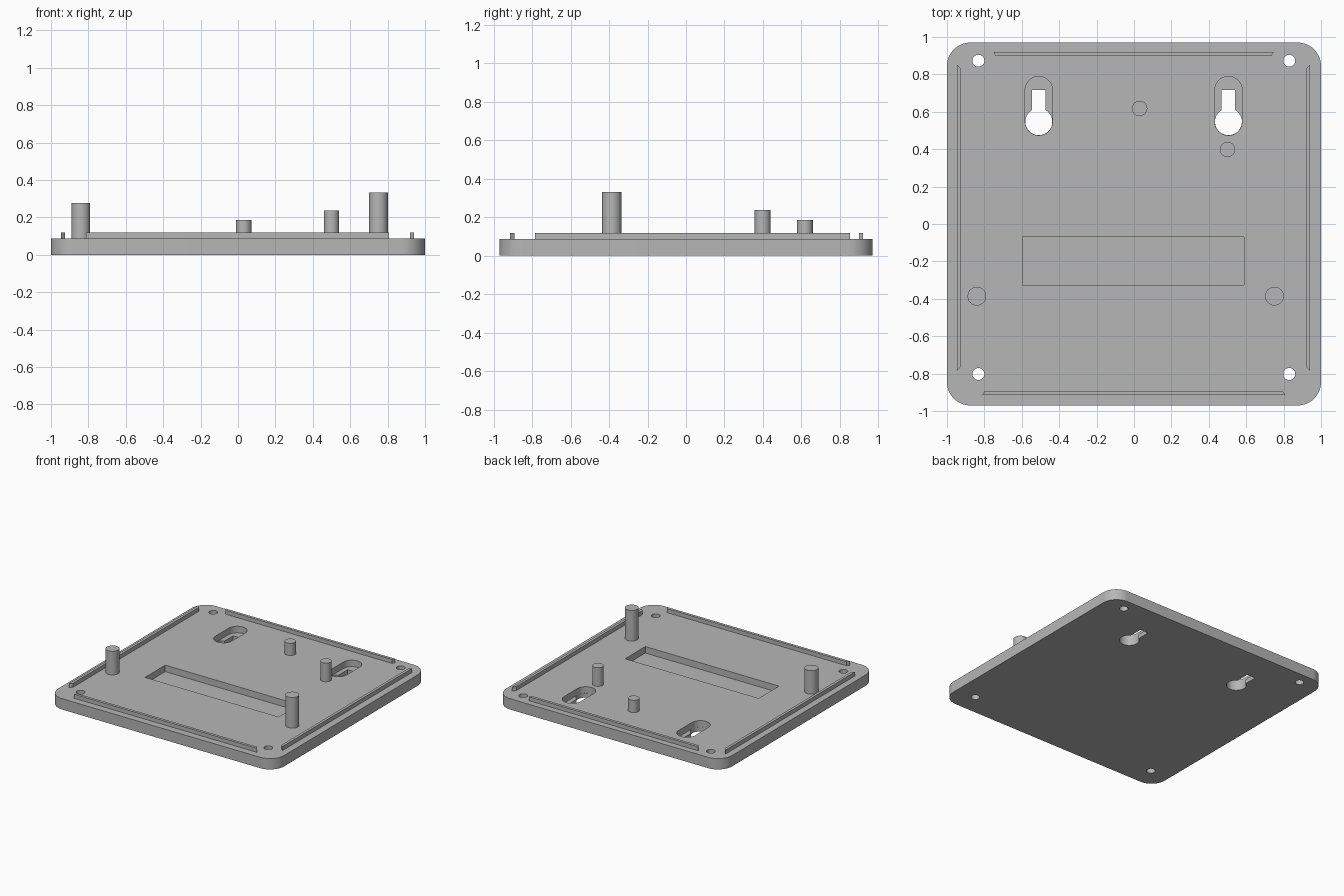
import bpy, bmesh, math

cube = bpy.data.objects.get("Cube")
if cube:
    bpy.data.objects.remove(cube, do_unlink=True)

grey = bpy.data.materials.new("plain grey")
grey.use_nodes = True
colour = (0.47, 0.47, 0.47, 1)
grey.diffuse_color = colour
grey.node_tree.nodes["Principled BSDF"].inputs["Base Color"].default_value = colour

PLATE_TOP = 0.087
RIDGE_TOP = 0.119
POCKET_FLOOR = 0.035


def arc(cx, cy, r, start, end, steps):
    """Points along an arc, angles in degrees."""
    angles = [math.radians(start + (end - start) * i / steps) for i in range(steps + 1)]
    return [(cx + r * math.cos(a), cy + r * math.sin(a)) for a in angles]


def circle(cx, cy, r):
    return arc(cx, cy, r, 0, 360, 40)[:-1]


def prism(name, outline, z0, z1):
    """Extrude a flat outline between two heights."""
    bm = bmesh.new()
    base = bm.faces.new([bm.verts.new((x, y, z0)) for x, y in outline])
    top = bmesh.ops.extrude_face_region(bm, geom=[base])["geom"]
    bmesh.ops.translate(bm, vec=(0, 0, z1 - z0),
                        verts=[v for v in top if isinstance(v, bmesh.types.BMVert)])
    bmesh.ops.recalc_face_normals(bm, faces=bm.faces)
    mesh = bpy.data.meshes.new(name)
    bm.to_mesh(mesh)
    bm.free()
    mesh.materials.append(grey)
    ob = bpy.data.objects.new(name, mesh)
    bpy.context.collection.objects.link(ob)
    return ob


def smooth(ob):
    bpy.ops.object.select_all(action="DESELECT")
    ob.select_set(True)
    bpy.context.view_layer.objects.active = ob
    bpy.ops.object.shade_smooth_by_angle(angle=math.radians(30))


def cut(target, outline, z0, z1):
    """Subtract a prism from the target and discard the cutter."""
    cutter = prism("cutter", outline, z0, z1)
    cutter.hide_render = True
    mod = target.modifiers.new("cut", "BOOLEAN")
    mod.operation = "DIFFERENCE"
    mod.solver = "EXACT"
    mod.object = cutter
    bpy.context.view_layer.objects.active = target
    bpy.ops.object.modifier_apply(modifier=mod.name)
    bpy.data.objects.remove(cutter, do_unlink=True)


# Rounded base plate
W, D, R = 1.0, 0.97, 0.125
outline = []
for sx, sy, start in ((1, 1, 0), (-1, 1, 90), (-1, -1, 180), (1, -1, 270)):
    outline += arc(sx * (W - R), sy * (D - R), R, start, start + 90, 12)
plate = prism("base_plate", outline, 0, PLATE_TOP)

# Corner screw holes
for x in (-0.832, 0.83):
    for y in (-0.802, 0.873):
        cut(plate, circle(x, y, 0.032), -0.1, 0.2)

# Keyhole hangers: through hole with a wider pocket above the slot
for x in (-0.509, 0.505):
    r, half, low, high = 0.072, 0.036, 0.547, 0.716
    a = math.degrees(math.acos(half / r))
    keyhole = arc(x, low, r, 180 - a, 360 + a, 36) + [(x + half, high), (x - half, high)]
    cut(plate, keyhole, -0.1, 0.2)
    pocket = arc(x, high, r + 0.001, 0, 180, 20) + arc(x, low, r + 0.001, 180, 360, 20)
    cut(plate, pocket, POCKET_FLOOR, 0.2)

# Shallow label recess
cut(plate, [(-0.595, -0.325), (0.588, -0.325), (0.588, -0.07), (-0.595, -0.07)],
    POCKET_FLOOR, 0.2)
smooth(plate)

# Locating ridges with angled ends
prism("back_ridge", [(-0.752, 0.92), (-0.74, 0.898), (0.735, 0.898), (0.747, 0.92)],
      PLATE_TOP, RIDGE_TOP)
prism("front_ridge", [(-0.812, -0.914), (0.808, -0.914), (0.793, -0.892), (-0.797, -0.892)],
      PLATE_TOP, RIDGE_TOP)
for name, outer, inner in (("right_ridge", -0.947, -0.925), ("left_ridge", 0.942, 0.92)):
    prism(name, [(outer, -0.785), (inner, -0.764), (inner, 0.831), (outer, 0.853)],
          PLATE_TOP, RIDGE_TOP)

# Support posts of different heights
for name, x, y, r, top in (("front_right_post", -0.84, -0.386, 0.05, 0.276),
                           ("front_left_post", 0.751, -0.386, 0.05, 0.332),
                           ("back_left_post", 0.5, 0.398, 0.041, 0.236),
                           ("back_middle_post", 0.03, 0.618, 0.041, 0.185)):
    smooth(prism(name, circle(x, y, r), PLATE_TOP, top))
